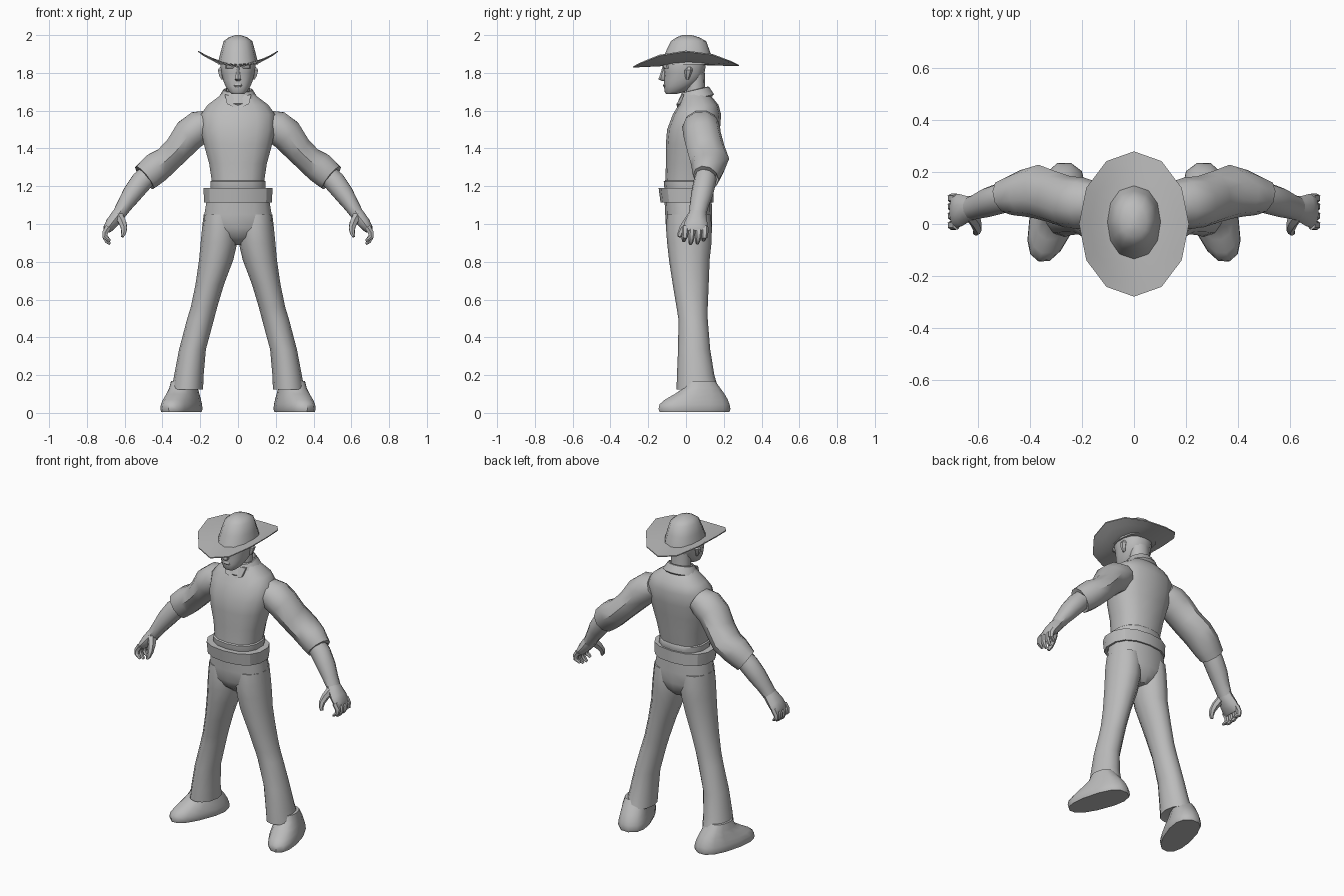
import bpy, bmesh, math
from mathutils import Vector

grey = bpy.data.materials.new("plain_grey")
grey.diffuse_color = (0.5, 0.5, 0.5, 1)


def loft(name, rings, mirror=False, angle=40):
    """Skin a list of equal-length point rings and cap both ends."""
    bm = bmesh.new()
    rows = [[bm.verts.new(p) for p in ring] for ring in rings]
    n = len(rows[0])
    for a, b in zip(rows, rows[1:]):
        for i in range(n):
            j = (i + 1) % n
            bm.faces.new((a[i], a[j], b[j], b[i]))
    bm.faces.new(rows[0])
    bm.faces.new(rows[-1])
    bmesh.ops.recalc_face_normals(bm, faces=bm.faces)
    mesh = bpy.data.meshes.new(name)
    bm.to_mesh(mesh)
    bm.free()
    mesh.materials.append(grey)
    ob = bpy.data.objects.new(name, mesh)
    bpy.context.collection.objects.link(ob)
    bpy.ops.object.select_all(action='DESELECT')
    ob.select_set(True)
    bpy.context.view_layer.objects.active = ob
    bpy.ops.object.shade_smooth_by_angle(angle=math.radians(angle))
    if mirror:
        ob.modifiers.new("mirror", 'MIRROR')
    return ob


def unit(n, power=2.0):
    """Points of a unit superellipse, starting at the front."""
    out = []
    for i in range(n):
        t = 2 * math.pi * i / n - math.pi / 2
        c, s = math.cos(t), math.sin(t)
        out.append((math.copysign(abs(c) ** (2 / power), c),
                    math.copysign(abs(s) ** (2 / power), s)))
    return out


def level(z, x0, x1, y0, y1, n=12, power=2.0):
    """Horizontal ring filling a box."""
    return [Vector(((x0 + x1) / 2 + (x1 - x0) / 2 * c,
                    (y0 + y1) / 2 + (y1 - y0) / 2 * s, z)) for c, s in unit(n, power)]


def body(rows, n=14, power=2.4):
    """Centred horizontal rings from (z, half width, front y, back y)."""
    return [level(z, -r, r, f, b, n, power) for z, r, f, b in rows]


def tube(name, rows, n=10, mirror=True):
    """Limb along a path of (x, y, z, radius in xz, radius in y)."""
    pts = [Vector(r[:3]) for r in rows]
    rings = []
    for i, r in enumerate(rows):
        d = pts[min(i + 1, len(pts) - 1)] - pts[max(i - 1, 0)]
        u = Vector((d.z, 0, -d.x)).normalized()
        v = d.cross(u).normalized()
        rings.append([pts[i] + u * c * r[3] + v * s * r[4] for c, s in unit(n)])
    return loft(name, rings, mirror)


# shirt
loft("shirt", body([
    (1.14, .14, -.10, .13), (1.20, .15, -.116, .137), (1.225, .15, -.118, .138),
    (1.23, .142, -.11, .135), (1.32, .156, -.106, .15), (1.42, .184, -.107, .165),
    (1.50, .20, -.10, .18), (1.58, .20, -.07, .186), (1.63, .165, -.04, .172),
    (1.67, .11, -.02, .14), (1.70, .075, 0, .11)]))

# belt
loft("belt", body([(1.115, .175, -.12, .135), (1.115, .183, -.135, .146),
                   (1.19, .187, -.145, .146), (1.19, .14, -.10, .13)]), angle=30)

# trousers
loft("trouser_seat", body([
    (1.15, .165, -.115, .135), (1.05, .182, -.11, .138), (.98, .187, -.106, .138),
    (.93, .12, -.08, .125), (.89, .045, -.03, .09)]))
loft("trouser_leg", [level(*r) for r in [
    (1.05, .01, .182, -.10, .13), (.98, .0, .19, -.106, .137), (.90, .004, .198, -.10, .135),
    (.81, .025, .206, -.09, .125), (.68, .074, .225, -.07, .12), (.56, .11, .25, -.05, .115),
    (.495, .127, .27, -.04, .115), (.336, .17, .312, -.042, .128), (.2, .182, .338, -.048, .15),
    (.125, .185, .352, -.05, .172), (.135, .21, .33, -.03, .15)]], mirror=True)

# shoes: stacked outlines, toes turned outward
axis = Vector((.31, -.95, 0)).normalized()
side = Vector((.95, .31, 0)).normalized()


def shoe_ring(z, heel, toe, width):
    mid, half = (heel + toe) / 2, (toe - heel) / 2
    base = Vector((.305, .045, z))
    out = []
    for c, s in unit(14, 2.4):
        taper = 1 + .12 * s      # heel is a little wider than the toe
        out.append(base + axis * (mid - s * half) + side * (c * width * taper))
    return out


loft("shoe", [shoe_ring(*r) for r in [
    (.005, -.195, .195, .085), (.02, -.20, .20, .09), (.045, -.195, .195, .088),
    (.07, -.185, .165, .083), (.10, -.165, .11, .076), (.13, -.14, .06, .07),
    (.17, -.11, .04, .06)]], mirror=True)

# sleeves with rolled cuffs
tube("sleeve", [
    (.15, .08, 1.54, .07, .085), (.20, .08, 1.515, .093, .10), (.255, .085, 1.475, .092, .10),
    (.315, .105, 1.40, .078, .10), (.375, .125, 1.34, .076, .104), (.43, .118, 1.30, .086, .09),
    (.47, .11, 1.265, .082, .078), (.495, .105, 1.245, .078, .07), (.485, .105, 1.253, .06, .058)])

# forearms and palms
tube("forearm", [
    (.46, .108, 1.275, .055, .055), (.51, .10, 1.225, .06, .06), (.56, .085, 1.16, .054, .058),
    (.60, .07, 1.10, .043, .05), (.632, .06, 1.05, .036, .046)])
tube("palm", [
    (.62, .063, 1.07, .034, .044), (.64, .058, 1.04, .037, .05), (.668, .053, 1.005, .034, .062),
    (.69, .05, .975, .026, .066), (.697, .05, .96, .016, .06)])

# fingers curl inward from the knuckles
for name, y, tip in (("index", -.004, .915), ("middle", .032, .90),
                     ("ring", .068, .903), ("little", .10, .918)):
    tube(name + "_finger", [
        (.685, y, .985, .018, .018), (.704, y, .955, .017, .018), (.705, y - .003, .93, .014, .016),
        (.694, y - .006, tip + .008, .012, .014), (.678, y - .008, tip - .006, .007, .009)], n=6)
tube("thumb", [
    (.628, .035, 1.04, .025, .03), (.61, .005, 1.005, .022, .024), (.603, -.018, .975, .018, .019),
    (.606, -.03, .95, .014, .015), (.614, -.035, .932, .008, .009)], n=6)

# neck and collar
loft("neck", body([(1.62, .065, .0, .11), (1.70, .06, .0, .102), (1.80, .062, .0, .10)], 12, 2))


def collar_ring(rx, yc, ry, z, tilt):
    return [Vector((rx * c, yc + ry * s, z + tilt * s)) for c, s in unit(14)]


loft("collar", [collar_ring(.066, .052, .058, 1.67, .02), collar_ring(.072, .05, .066, 1.712, .016),
                collar_ring(.078, .05, .072, 1.71, .016), collar_ring(.108, .05, .098, 1.662, .025),
                collar_ring(.098, .05, .088, 1.65, .025)], angle=35)
# pointed collar flaps meeting in a V
loft("collar_flap", [
    [Vector(p) for p in ((.004, -.022, 1.68), (.07, -.02, 1.685), (.058, -.05, 1.635), (.0, -.047, 1.61))],
    [Vector(p) for p in ((.004, -.012, 1.68), (.07, -.01, 1.685), (.058, -.03, 1.635), (.0, -.03, 1.61))]],
    mirror=True, angle=20)

# head and facial features
loft("head", body([
    (1.688, .032, -.104, -.05), (1.70, .048, -.114, -.005), (1.73, .068, -.116, .04),
    (1.76, .08, -.117, .08), (1.80, .09, -.116, .098), (1.85, .097, -.124, .106),
    (1.90, .088, -.105, .10)], 14, 2.3))
loft("nose", body([(1.758, .012, -.13, -.10), (1.767, .02, -.146, -.10),
                   (1.80, .012, -.134, -.10), (1.835, .009, -.124, -.10)], 6, 2), angle=50)
loft("brow", [level(z, .012, .07, f, -.08, 8) for z, f in
              ((1.822, -.115), (1.832, -.125), (1.848, -.126))], mirror=True)
loft("lips", body([(1.722, .02, -.115, -.08), (1.732, .028, -.122, -.08),
                   (1.744, .022, -.117, -.08)], 8, 2))
loft("ear", [level(z, .07, x, f, b, 6) for z, x, f, b in
             ((1.765, .09, .0, .015), (1.785, .102, -.006, .024),
              (1.815, .11, -.008, .036), (1.83, .098, .004, .03))], mirror=True)

# hat crown
loft("hat_crown", body([
    (1.845, .106, -.135, .148), (1.87, .102, -.125, .142), (1.91, .092, -.108, .128),
    (1.968, .076, -.08, .107), (1.988, .05, -.05, .07), (2.0, .014, -.02, .03)], 12, 2.2), angle=45)


# hat brim, sides swept upward
def brim_ring(f, drop):
    return [Vector((.212 * f * c, .28 * f * s,
                    1.85 + .068 * (f * c) ** 2 - .012 * (f * s) ** 2 + .004 * f * s - drop))
            for c, s in unit(12)]


loft("hat_brim", [brim_ring(.4, 0), brim_ring(.6, 0), brim_ring(.8, 0), brim_ring(1, 0),
                  brim_ring(1, .006), brim_ring(.8, .008), brim_ring(.6, .01), brim_ring(.4, .01)])
